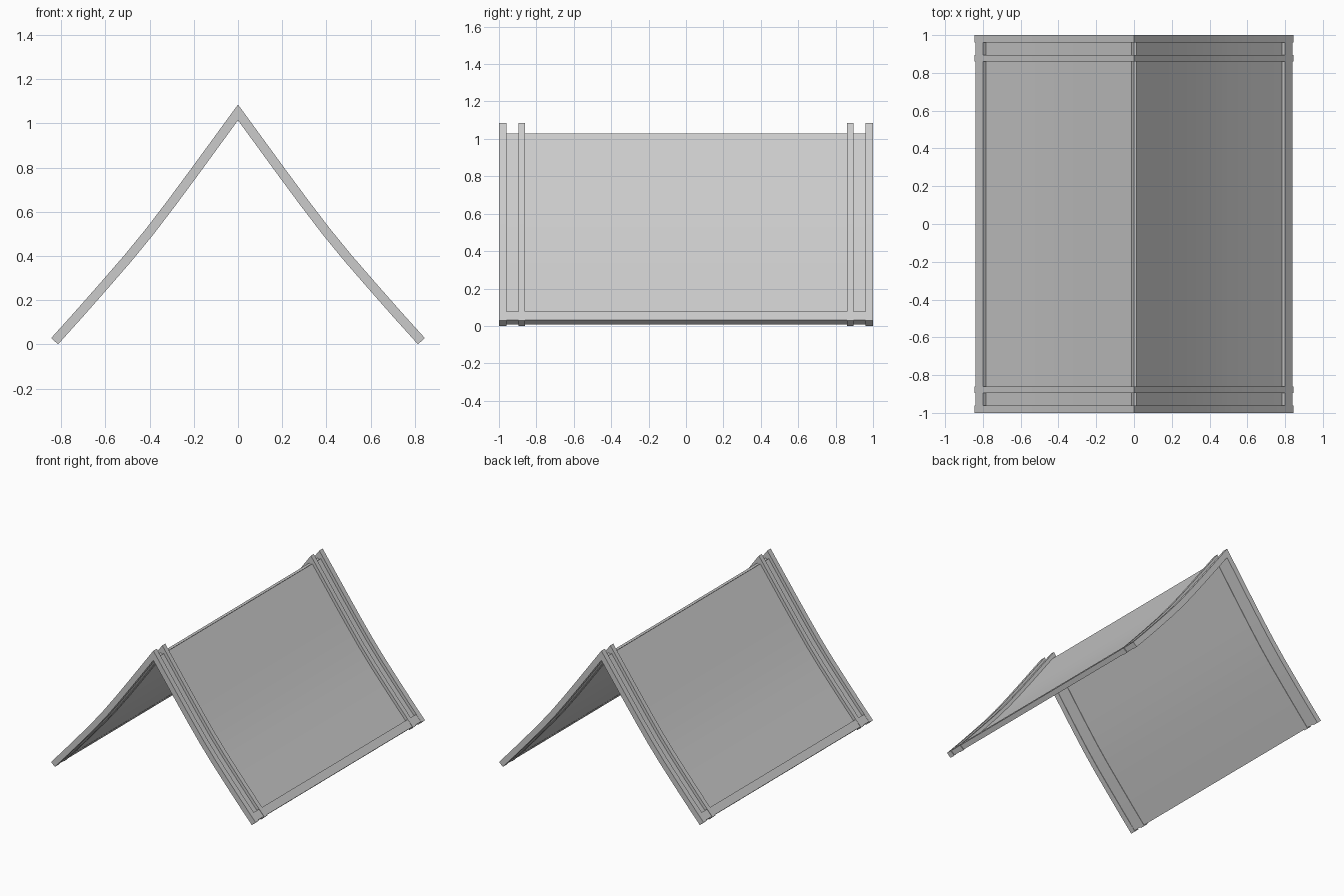
import bpy
from mathutils import Vector

if "Cube" in bpy.data.objects:
    bpy.data.objects.remove(bpy.data.objects["Cube"])

# Centre line of the right-hand roof slope (x, z), ridge to eave
SLOPE = [(0, 1.05), (0.1, 0.913), (0.2, 0.776), (0.3, 0.641), (0.4, 0.510),
         (0.5, 0.388), (0.62, 0.250), (0.725, 0.131), (0.83, 0.0145)]


def sections(pts, lo, hi, mitre=False):
    """(outer, inner) point pairs offset square to the centre line."""
    out = []
    for i, p in enumerate(pts):
        a, b = Vector(pts[max(i - 1, 0)]), Vector(pts[min(i + 1, len(pts) - 1)])
        d = (b - a).normalized()
        n = Vector((-d.y, d.x))
        if mitre and i == 0:
            n = Vector((0, 1 / n.y))          # vertical joint at the ridge
        out.append((Vector(p) + n * hi, Vector(p) + n * lo))
    return out


def flip(secs):
    return [(Vector((-o.x, o.y)), Vector((-i.x, i.y))) for o, i in reversed(secs)]


def strip(name, secs, y0, y1):
    """Solid band following the sections from y0 to y1."""
    verts, faces = [], []
    for o, i in secs:
        verts += [(o.x, y0, o.y), (i.x, y0, i.y), (i.x, y1, i.y), (o.x, y1, o.y)]
    for s in range(len(secs) - 1):
        for k in range(4):
            j = (k + 1) % 4
            faces.append((4 * s + k, 4 * s + j, 4 * s + 4 + j, 4 * s + 4 + k))
    e = 4 * (len(secs) - 1)
    faces += [(3, 2, 1, 0), (e, e + 1, e + 2, e + 3)]
    mesh = bpy.data.meshes.new(name)
    mesh.from_pydata(verts, [], [f[::-1] for f in faces])
    # make all sides face outwards
    import bmesh
    bm = bmesh.new()
    bm.from_mesh(mesh)
    bmesh.ops.recalc_face_normals(bm, faces=bm.faces)
    bm.to_mesh(mesh)
    bm.free()
    ob = bpy.data.objects.new(name, mesh)
    bpy.context.collection.objects.link(ob)
    bpy.ops.object.select_all(action='DESELECT')
    ob.select_set(True)
    bpy.context.view_layer.objects.active = ob
    bpy.ops.object.shade_smooth_by_angle(angle=0.5)
    return ob


# Gable ribs: an outer and an inner pair at each end, mitred at the ridge
right = sections(SLOPE, -0.021, 0.021, mitre=True)
rib = flip(right)[:-1] + right
for end, s in (("front", -1), ("back", 1)):
    for kind, a, b in (("outer", 0.96, 1.0), ("inner", 0.86, 0.895)):
        y0, y1 = sorted((s * a, s * b))
        strip(f"{end}_{kind}_rib", rib, y0, y1)

# Thin roof sheets, cut square so a small groove is left along the ridge
d = (Vector(SLOPE[1]) - Vector(SLOPE[0])).normalized()
top = Vector((0, 1.05)) + d * (0.018 * -d.y ** 1 / d.x)
sheet = sections([tuple(top)] + SLOPE[1:-1] + [(0.815, 0.031)], -0.0175, -0.003)

# Raised eave boards along the lower edges
eave = sections([(0.786, 0.0633), (0.826, 0.0189)], -0.0185, 0.019)

for side, secs_sheet, secs_eave in (("right", sheet, eave),
                                    ("left", flip(sheet), flip(eave))):
    strip(f"{side}_roof_sheet", secs_sheet, -0.98, 0.98)
    strip(f"{side}_eave_board", secs_eave, -0.985, 0.985)
